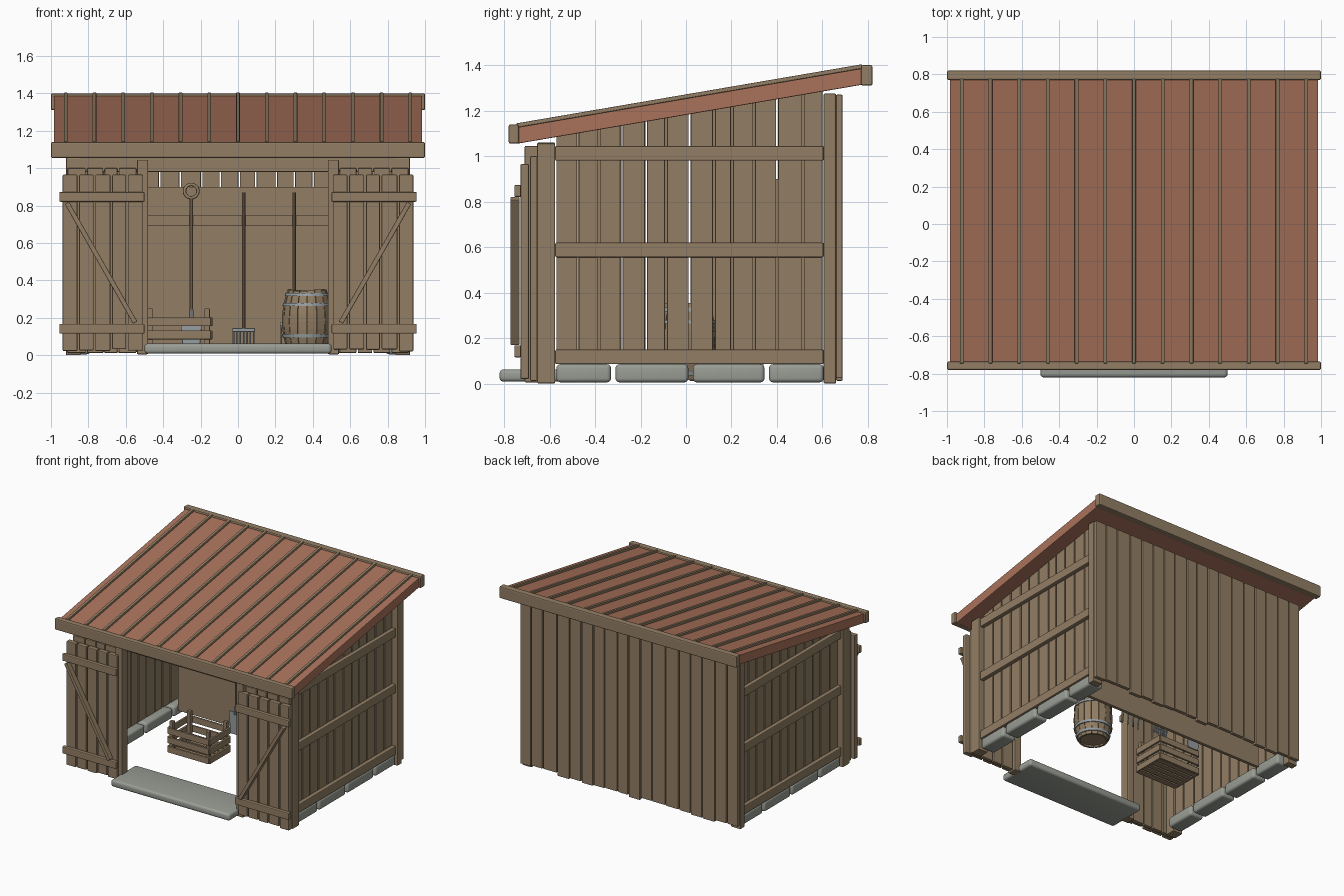
import bpy, bmesh, math, random
from mathutils import Vector, Matrix

random.seed(4)
if "Cube" in bpy.data.objects:
    bpy.data.objects.remove(bpy.data.objects["Cube"])


def material(name, rgb):
    m = bpy.data.materials.new(name)
    m.use_nodes = True
    m.diffuse_color = (*rgb, 1)
    m.node_tree.nodes["Principled BSDF"].inputs["Base Color"].default_value = (*rgb, 1)
    return m


WOOD = material("weathered wood", (0.29, 0.21, 0.128))
ROOF = material("rust red roofing", (0.40, 0.17, 0.105))
STONE = material("grey stone", (0.32, 0.34, 0.30))
METAL = material("dull steel", (0.31, 0.34, 0.35))


def finish(name, bm, mat, bevel=0.0, segments=2, smooth=False):
    bmesh.ops.recalc_face_normals(bm, faces=bm.faces)
    mesh = bpy.data.meshes.new(name)
    bm.to_mesh(mesh)
    bm.free()
    mesh.materials.append(mat)
    ob = bpy.data.objects.new(name, mesh)
    bpy.context.collection.objects.link(ob)
    if bevel:
        mod = ob.modifiers.new("soft edges", "BEVEL")
        mod.width, mod.segments = bevel, segments
    if smooth:
        for p in mesh.polygons:
            p.use_smooth = True
    return ob


def boxes(name, spans, mat=WOOD, bevel=0.006, segments=2, smooth=False, move=None):
    """One object of boxes, each given as (x0, x1, y0, y1, z0, z1)."""
    bm = bmesh.new()
    for x0, x1, y0, y1, z0, z1 in spans:
        size = Matrix.Diagonal((abs(x1 - x0), abs(y1 - y0), abs(z1 - z0), 1))
        centre = Matrix.Translation(((x0 + x1) / 2, (y0 + y1) / 2, (z0 + z1) / 2))
        bmesh.ops.create_cube(bm, size=1, matrix=centre @ size)
    if move:
        for v in bm.verts:
            move(v.co)
    return finish(name, bm, mat, bevel, segments, smooth)


def rod(name, a, b, radius, mat=WOOD, sides=10):
    a, b = Vector(a), Vector(b)
    bm = bmesh.new()
    turn = (b - a).to_track_quat("Z", "Y").to_matrix().to_4x4()
    bmesh.ops.create_cone(bm, cap_ends=True, segments=sides, radius1=radius, radius2=radius,
                          depth=(b - a).length, matrix=Matrix.Translation((a + b) / 2) @ turn)
    return finish(name, bm, mat)


def strips(start, end, count, gap=0.008, jitter=0.012):
    """Uneven plank intervals filling a length."""
    cuts = [start + (end - start) * i / count for i in range(count + 1)]
    cuts[1:-1] = [c + random.uniform(-jitter, jitter) for c in cuts[1:-1]]
    return [(a + gap / 2, b - gap / 2) for a, b in zip(cuts, cuts[1:])]


def under_roof(y):
    return 1.055 + 0.171 * (y + 0.74)


def lean(co):
    co.z += under_roof(co.y)


# Sloping roof with raised battens and end boards
boxes("roof_sheet", [(-0.985, 0.985, -0.74, 0.78, 0, 0.072)], ROOF, 0.004, move=lean)
boxes("roof_battens", [(x - 0.01, x + 0.01, -0.745, 0.775, 0.072, 0.09)
                       for x in (i * 0.1535 for i in range(-6, 7))], bevel=0.003, move=lean)
boxes("front_fascia", [(-1, 1, -0.78, -0.735, 1.055, 1.14)], bevel=0.008)
boxes("back_fascia", [(-1, 1, 0.77, 0.82, 1.31, 1.4)], bevel=0.008)

# Back wall planks
boxes("back_planks", [(a, b, 0.66, 0.688, random.uniform(0.01, 0.035), 1.27)
                      for a, b in strips(-0.92, 0.92, 18)], bevel=0.004)

# Header over the opening
boxes("front_header", [(-0.85, 0.85, -0.655, -0.575, 0.98, 1.06)])

for s, side in ((-1, "right"), (1, "left")):
    # Posts
    boxes(side + "_front_post", [(s * 0.84, s * 0.92, -0.655, -0.575, 0, 1.055)])
    boxes(side + "_back_post", [(s * 0.84, s * 0.92, 0.605, 0.66, 0, 1.275)])
    boxes(side + "_door_post", [(s * 0.48, s * 0.54, -0.71, -0.64, 0.005, 1.045)])

    # Side wall planks, cut to follow the roof
    wall = boxes(side + "_wall_planks", [(s * 0.85, s * 0.877, a, b, 0.085, 1.2)
                                         for a, b in strips(-0.575, 0.605, 12, 0.01)], bevel=0.003)
    for v in wall.data.vertices:
        if v.co.z > 1:
            v.co.z = under_roof(v.co.y) + 0.005
    boxes(side + "_wall_rails", [(s * 0.875, s * 0.908, -0.575, 0.605, a, b)
                                 for a, b in ((0.085, 0.15), (0.555, 0.62), (0.98, 1.045))])

    # Front wall planks beside the opening
    boxes(side + "_front_planks", [(s * a, s * b, -0.685, -0.655, 0.012, 1.0)
                                   for a, b in strips(0.54, 0.915, 4)], bevel=0.004)

    # Foundation stones
    boxes(side + "_foundation_stones", [(s * 0.79, s * 0.905, a, b, 0.005, 0.085)
                                        for a, b in ((-0.57, -0.33), (-0.31, 0.01), (0.03, 0.345), (0.365, 0.605))],
          STONE, 0.018, 4, True)

    # Door leaf folded back against the wall
    boxes(side + "_door_planks", [(s * a, s * b, -0.728, -0.69, 0.02 + random.uniform(0, 0.012), 0.965)
                                  for a, b in strips(0.505, 0.942, 5, 0.009, 0.004)])
    boxes(side + "_door_battens", [(s * 0.5, s * 0.955, -0.755, -0.725, z, z + 0.053)
                                   for z in (0.115, 0.82)])
    low, high = Vector((s * 0.55, 0, 0.175)), Vector((s * 0.915, 0, 0.815))
    run, middle = high - low, (low + high) / 2
    brace = boxes(side + "_door_brace", [(-0.013, 0.013, -0.02, 0.02, -run.length / 2, run.length / 2)],
                  bevel=0.004)
    brace.location = (middle.x, -0.752, middle.z)
    brace.rotation_euler.y = math.atan2(run.x, run.z)

# Doorstep slab
boxes("doorstep", [(-0.5, 0.5, -0.82, -0.52, 0.008, 0.062)], STONE, 0.018, 4, True)

# Tool board with hanging rail
boxes("tool_board", [(-0.78, 0.78, 0.39, 0.415, 0.05, 0.9)], bevel=0.003)
boxes("tool_rail", [(-0.78, 0.78, 0.36, 0.39, 0.69, 0.75)], bevel=0.004)

# Shovel with ring grip
TOOL_Y = 0.335
rod("shovel_shaft", (-0.25, TOOL_Y, 0.2), (-0.25, TOOL_Y, 0.84), 0.01)
bpy.ops.mesh.primitive_torus_add(major_segments=20, minor_segments=8, major_radius=0.036, minor_radius=0.009,
                                 location=(-0.25, TOOL_Y, 0.877), rotation=(math.pi / 2, 0, 0))
grip = bpy.context.object
grip.name = "shovel_grip"
grip.data.materials.append(WOOD)
bpy.ops.object.shade_smooth()
rod("shovel_socket", (-0.25, TOOL_Y, 0.18), (-0.25, TOOL_Y, 0.245), 0.014, METAL)
blade = boxes("shovel_blade", [(-0.31, -0.19, TOOL_Y - 0.006, TOOL_Y + 0.006, 0.03, 0.2)], METAL, 0.004)
for v in blade.data.vertices:
    if v.co.z < 0.1:
        v.co.x = -0.25 + (v.co.x + 0.25) * 0.75

# Rake and fork share a shaft, a crossbar and tines
for name, x, half, count, top, bottom in (("rake", 0.03, 0.06, 7, 0.14, 0.05), ("fork", 0.3, 0.075, 4, 0.17, 0.02)):
    rod(name + "_shaft", (x, TOOL_Y, top), (x, TOOL_Y, 0.87), 0.01)
    boxes(name + "_head", [(x - half, x + half, TOOL_Y - 0.01, TOOL_Y + 0.01, top - 0.015, top + 0.005)],
          METAL, 0.003)
    for i in range(count):
        tx = x + (half - 0.006) * (2 * i / (count - 1) - 1)
        rod(name + "_tine", (tx, TOOL_Y, top - 0.01), (tx, TOOL_Y - 0.02, bottom), 0.005, METAL, 6)

# Slatted crate
X0, X1, Y0, Y1 = -0.49, -0.145, -0.14, 0.11
slats = []
for z in (0.015, 0.085, 0.155):
    slats += [(X0, X1, y - 0.008, y + 0.008, z, z + 0.047) for y in (Y0, Y1)]
    slats += [(x - 0.008, x + 0.008, Y0, Y1, z, z + 0.047) for x in (X0, X1)]
boxes("crate_slats", slats, bevel=0.003)
boxes("crate_posts", [(x - 0.014, x + 0.014, y - 0.014, y + 0.014, 0.012, 0.25)
                      for x in (X0 + 0.02, X1 - 0.02) for y in (Y0 + 0.02, Y1 - 0.02)], bevel=0.003)
boxes("crate_floor", [(X0, X1, a, b, 0.012, 0.024) for a, b in strips(Y0, Y1, 5, 0.012, 0)], bevel=0.002)

# Barrel of bulging staves
CENTRE, LOW, TALL, STAVES = Vector((0.37, 0.0, 0)), 0.015, 0.335, 16


def bulge(t):
    return 0.103 + 0.032 * (1 - (2 * t - 1) ** 2)


def around(radius, angle, z):
    return CENTRE + Vector((radius * math.cos(angle), radius * math.sin(angle), z))


bm = bmesh.new()
for i in range(STAVES):
    a, b = ((i + e) * math.tau / STAVES for e in (0.03, 0.97))
    tall = TALL + random.uniform(-0.006, 0.004)
    rows = []
    for k in range(9):
        r, z = bulge(k / 8), LOW + tall * k / 8
        rows.append([bm.verts.new(around(q, ang, z)) for q, ang in ((r, a), (r, b), (r - 0.014, b), (r - 0.014, a))])
    for p, q in zip(rows, rows[1:]):
        for j in range(4):
            bm.faces.new((p[j], p[j - 1], q[j - 1], q[j]))
    bm.faces.new(rows[0])
    bm.faces.new(rows[-1])
finish("barrel_staves", bm, WOOD)
for name, t in (("barrel_bottom", 0.05), ("barrel_lid", 0.93)):
    z = LOW + TALL * t
    rod(name, CENTRE + Vector((0, 0, z)), CENTRE + Vector((0, 0, z + 0.012)), bulge(t) - 0.01, WOOD, STAVES)
for t in (0.06, 0.24, 0.74, 0.9):
    bm = bmesh.new()
    rings = []
    for u, out in ((t, 0.005), (t + 0.05, 0.005), (t + 0.05, -0.004), (t, -0.004)):
        rings.append([bm.verts.new(around(bulge(u) + out, i * math.tau / 32, LOW + TALL * u)) for i in range(32)])
    for j in range(4):
        for i in range(32):
            bm.faces.new((rings[j - 1][i - 1], rings[j - 1][i], rings[j][i], rings[j][i - 1]))
    finish("barrel_hoop", bm, METAL)
